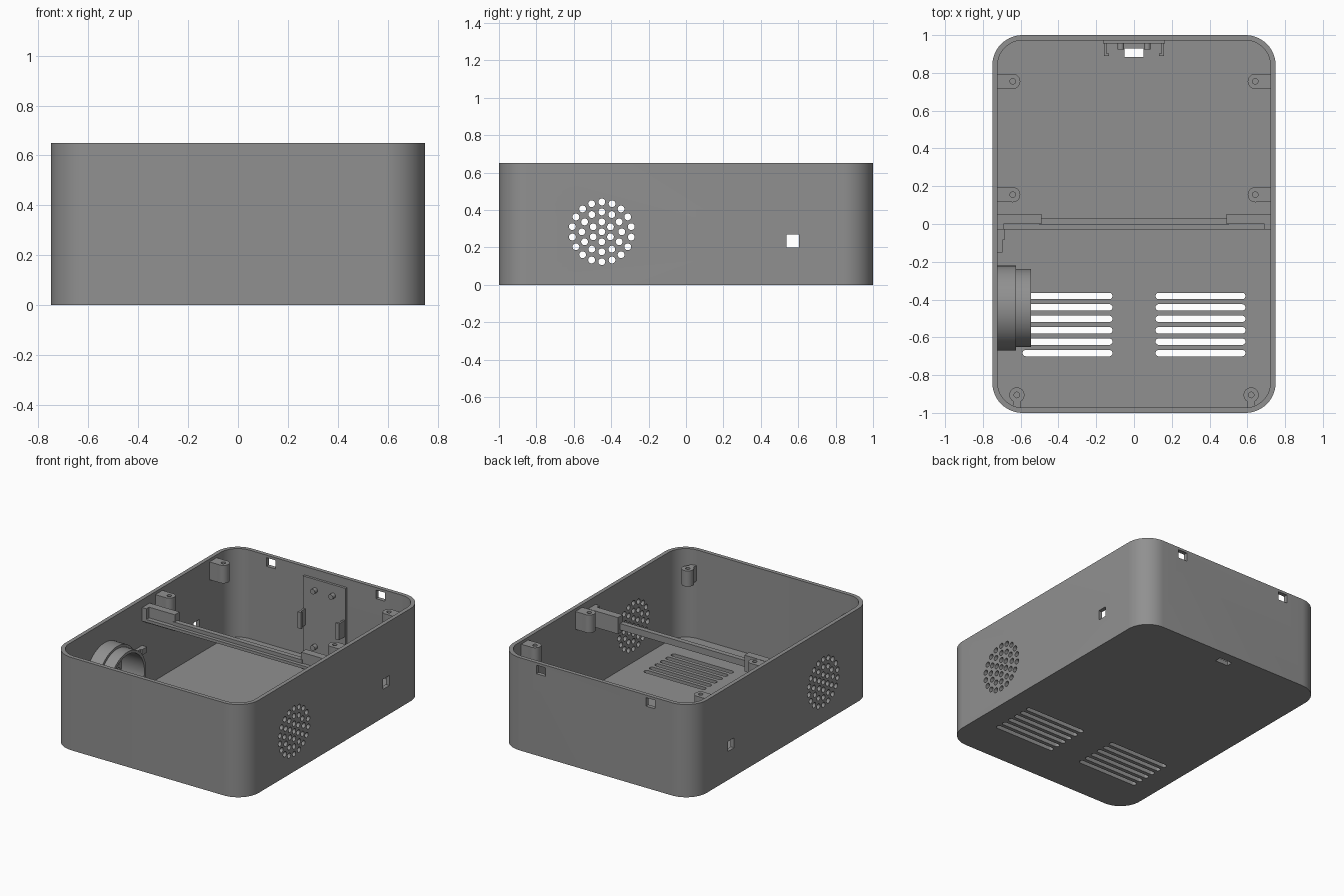
import bpy, bmesh, math
from mathutils import Matrix, Vector

if "Cube" in bpy.data.objects:
    bpy.data.objects.remove(bpy.data.objects["Cube"])

grey = bpy.data.materials.new("grey plastic")
grey.diffuse_color = (0.28, 0.28, 0.28, 1)
grey.use_nodes = True
grey.node_tree.nodes["Principled BSDF"].inputs["Base Color"].default_value = grey.diffuse_color


def finish(name, bm):
    bmesh.ops.recalc_face_normals(bm, faces=bm.faces)
    me = bpy.data.meshes.new(name)
    bm.to_mesh(me)
    bm.free()
    me.materials.append(grey)
    ob = bpy.data.objects.new(name, me)
    bpy.context.collection.objects.link(ob)
    return ob


def add_prism(bm, pts, z0, z1):
    face = bm.faces.new([bm.verts.new((x, y, z0)) for x, y in pts])
    ext = bmesh.ops.extrude_face_region(bm, geom=[face])
    verts = [v for v in ext["geom"] if isinstance(v, bmesh.types.BMVert)]
    bmesh.ops.translate(bm, verts=verts, vec=(0, 0, z1 - z0))


def add_box(bm, x0, x1, y0, y1, z0, z1):
    add_prism(bm, [(x0, y0), (x1, y0), (x1, y1), (x0, y1)], z0, z1)


def add_cylinder(bm, centre, r, length, axis="z", n=16):
    rot = {"z": Matrix(), "x": Matrix.Rotation(math.pi / 2, 4, "Y"),
           "y": Matrix.Rotation(math.pi / 2, 4, "X")}[axis]
    bmesh.ops.create_cone(bm, cap_ends=True, segments=n, radius1=r, radius2=r,
                          depth=length, matrix=Matrix.Translation(centre) @ rot)


def arc(cx, cy, r, a0, a1, n):
    return [(cx + r * math.cos(a0 + (a1 - a0) * i / n),
             cy + r * math.sin(a0 + (a1 - a0) * i / n)) for i in range(n + 1)]


def rounded_rect(hx, hy, r, n=14, cx=0, cy=0):
    pts = []
    for k, (sx, sy) in enumerate([(1, 1), (-1, 1), (-1, -1), (1, -1)]):
        a = k * math.pi / 2
        pts += arc(cx + sx * (hx - r), cy + sy * (hy - r), r, a, a + math.pi / 2, n)
    return pts


def cut(ob, bm):
    cutter = finish("cutter", bm)
    mod = ob.modifiers.new("cut", "BOOLEAN")
    mod.operation, mod.object, mod.solver = "DIFFERENCE", cutter, "EXACT"
    dg = bpy.context.evaluated_depsgraph_get()
    me = bpy.data.meshes.new_from_object(ob.evaluated_get(dg))
    ob.modifiers.clear()
    ob.data = me
    bpy.data.objects.remove(cutter)


def smooth(ob):
    bpy.ops.object.select_all(action="DESELECT")
    ob.select_set(True)
    bpy.context.view_layer.objects.active = ob
    bpy.ops.object.shade_smooth_by_angle(angle=math.radians(30))


WALL, FLOOR, H = 0.028, 0.03, 0.65

# Open case with rounded corners
bm = bmesh.new()
add_prism(bm, rounded_rect(0.75, 1.0, 0.16), 0, H)
case = finish("case", bm)
bm = bmesh.new()
add_prism(bm, rounded_rect(0.75 - WALL, 1.0 - WALL, 0.16 - WALL), FLOOR, H + 0.1)
cut(case, bm)

# Openings: round grilles, side and back windows, floor slots
bm = bmesh.new()
for ring in range(4):
    count = max(1, 6 * ring)
    for i in range(count):
        a = 2 * math.pi * i / count
        add_cylinder(bm, (0, -0.45 + 0.0533 * ring * math.sin(a),
                          0.283 + 0.0533 * ring * math.cos(a)), 0.0185, 1.7, "x", 14)
add_box(bm, -0.85, 0.85, 0.537, 0.605, 0.2, 0.27)
for s in (-1, 1):
    add_box(bm, s * 0.425 - 0.035, s * 0.425 + 0.035, 0.93, 1.1, 0.572, 0.632)
    for i in range(6):
        add_prism(bm, rounded_rect(0.238, 0.017, 0.0165, 5, s * 0.352, -0.381 - 0.0605 * i),
                  -0.1, 0.1)
add_box(bm, -0.05, 0.05, 0.885, 0.93, -0.1, 0.1)
cut(case, bm)
smooth(case)

# Screw bosses, each tied to its nearest wall by a rib
bosses = [(s * 0.642, y, 0 if s > 0 else math.pi, 0.039, 0.09, 0.505, 0.63)
          for s in (-1, 1) for y in (0.755, 0.155)]
bosses += [(s * 0.62, -0.905, -math.pi / 2, 0.02, 0.08, 0.43, 0.54) for s in (-1, 1)]
for x, y, ang, half, reach, z0, z1 in bosses:
    bm = bmesh.new()
    a = math.asin(half / 0.04)
    pts = [(reach, -half)] + [(reach, half)] + arc(0, 0, 0.04, a, 2 * math.pi - a, 20)
    c, s = math.cos(ang), math.sin(ang)
    add_prism(bm, [(x + c * u - s * v, y + s * u + c * v) for u, v in pts], z0, z1)
    boss = finish("screw_boss", bm)
    bm = bmesh.new()
    add_cylinder(bm, (x, y, z1), 0.015, 0.16)
    cut(boss, bm)
    smooth(boss)

# Cross rail with raised end blocks
bm = bmesh.new()
add_box(bm, -0.5, 0.5, -0.005, 0.03, 0.5, 0.545)
add_box(bm, -0.69, 0.69, -0.03, 0.0, 0.5, 0.52)
for s in (-1, 1):
    x0, x1 = sorted((s * 0.49, s * 0.73))
    add_box(bm, x0, x1, 0.0, 0.053, 0.48, 0.595)
    x0, x1 = sorted((s * 0.69, s * 0.73))
    add_box(bm, x0, x1, -0.03, 0.0, 0.5, 0.595)
finish("cross_rail", bm)

# Stepped round speaker holder on the left wall
bm = bmesh.new()
profile = [(-0.73, 0.225), (-0.625, 0.225), (-0.625, 0.207),
           (-0.545, 0.207), (-0.545, 0.187), (-0.73, 0.187)]
N = 48
rings = []
for i in range(N):
    a = 2 * math.pi * i / N
    rings.append([bm.verts.new((x, -0.445 + r * math.sin(a), 0.283 + r * math.cos(a)))
                  for x, r in profile])
for i in range(N):
    p, q = rings[i], rings[(i + 1) % N]
    for j in range(len(profile)):
        k = (j + 1) % len(profile)
        bm.faces.new((p[j], p[k], q[k], q[j]))
smooth(finish("speaker_holder", bm))

# Small clip on the left wall
bm = bmesh.new()
add_box(bm, -0.73, -0.685, -0.085, -0.03, 0.29, 0.33)
add_box(bm, -0.73, -0.697, -0.15, -0.085, 0.29, 0.33)
finish("wall_clip", bm)

# Board mount on the back wall: plate, pegs and two hooked clips
bm = bmesh.new()
add_box(bm, -0.165, 0.165, 0.955, 0.98, 0.02, 0.59)
finish("mount_plate", bm)
bm = bmesh.new()
for s in (-1, 1):
    for z in (0.515, 0.12):
        add_cylinder(bm, (s * 0.07, 0.945, z), 0.018, 0.04, "y")
smooth(finish("mount_pegs", bm))
bm = bmesh.new()
for s in (-1, 1):
    x0, x1 = sorted((s * 0.146, s * 0.16))
    add_box(bm, x0, x1, 0.89, 0.96, 0.25, 0.365)
    x0, x1 = sorted((s * 0.133, s * 0.15))
    add_box(bm, x0, x1, 0.89, 0.902, 0.25, 0.365)
finish("mount_clips", bm)
